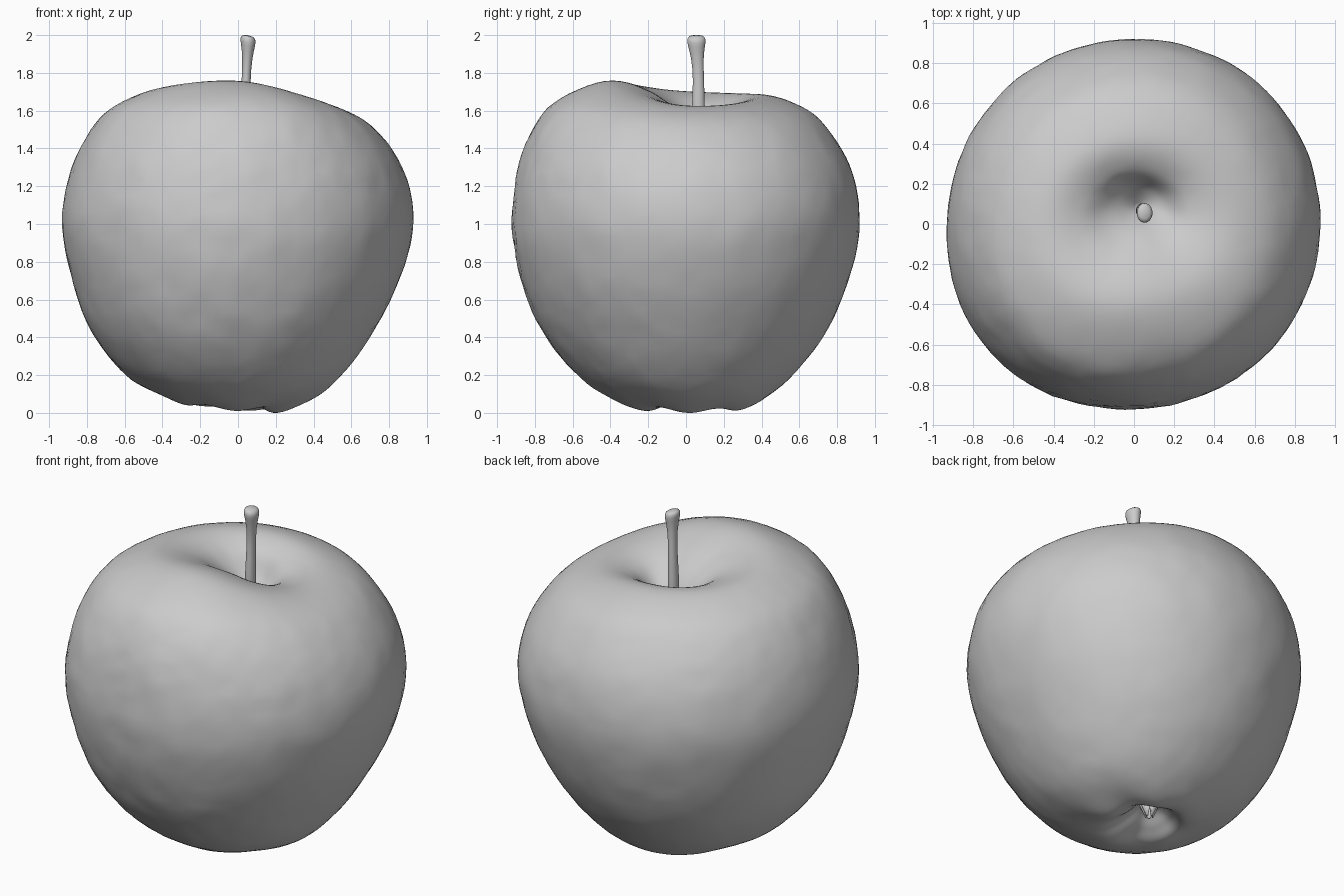
import bpy, bmesh, math
from mathutils import Vector, noise

if "Cube" in bpy.data.objects:
    bpy.data.objects.remove(bpy.data.objects["Cube"])

N_AROUND, STEPS = 128, 6


def spline(p0, p1, p2, p3, t):
    return 0.5 * (2 * p1 + (p2 - p0) * t + (2 * p0 - 5 * p1 + 4 * p2 - p3) * t * t
                  + (3 * p1 - p0 - 3 * p2 + p3) * t ** 3)


def around(values, u):
    """Smooth periodic interpolation, u in 0..1."""
    n = len(values)
    i = int(u * n)
    return spline(*(values[(i + k) % n] for k in (-1, 0, 1, 2)), u * n - i)


def finish(bm, name):
    bmesh.ops.recalc_face_normals(bm, faces=bm.faces)
    me = bpy.data.meshes.new(name)
    bm.to_mesh(me)
    bm.free()
    for p in me.polygons:
        p.use_smooth = True
    ob = bpy.data.objects.new(name, me)
    bpy.context.collection.objects.link(ob)
    return ob


def skin_rings(bm, rings):
    """Join closed rings of points into a tube with capped ends."""
    loops = [[bm.verts.new(p) for p in ring] for ring in rings]
    n = len(rings[0])
    for a, b in zip(loops, loops[1:]):
        for j in range(n):
            k = (j + 1) % n
            bm.faces.new((a[j], a[k], b[k], b[j]))
    bm.faces.new(loops[0])
    bm.faces.new(loops[-1])


# Apple profile, bottom hollow to top hollow: radii and heights right, back, left, front
PROFILE = [
    ((.01,) * 4, (.15,) * 4),
    ((.07,) * 4, (.13,) * 4),
    ((.16, .13, .13, .16), (.055, .07, .09, .065)),
    ((.27, .21, .21, .28), (.012, .025, .052, .025)),
    ((.43, .36, .39, .43), (.08, .06, .10, .08)),
    ((.55, .565, .595, .575), (.2, .2, .2, .2)),
    ((.71, .73, .765, .745), (.42, .41, .41, .41)),
    ((.845, .85, .868, .86), (.68, .67, .67, .67)),
    ((.925, .92, .93, .92), (.98, .97, .97, .97)),
    ((.895, .89, .90, .90), (1.23, 1.24, 1.23, 1.24)),
    ((.79, .79, .815, .83), (1.43, 1.45, 1.44, 1.46)),
    ((.65, .65, .685, .70), (1.56, 1.6, 1.6, 1.64)),
    ((.46, .43, .46, .43), (1.625, 1.68, 1.70, 1.755)),
    ((.26, .23, .27, .25), (1.60, 1.63, 1.66, 1.71)),
    ((.11, .10, .12, .12), (1.5, 1.5, 1.53, 1.59)),
    ((.01,) * 4, (1.42,) * 4),
]
# How far each row follows the bottom and the top hollow
LOW = [1, 1, 1, 1, .5] + [0] * 11
HIGH = [0] * 13 + [.5, 1, 1]
LOBES = [0, .2, .8, 1, .3] + [0] * 11        # five lobes round the bottom rim
LOW_AT, HIGH_AT = Vector((-.06, .06, 0)), Vector((.025, .085, 0))
FACETS = (1, 1.01, 1, 1, 1, 1.035, 1, 1)     # uneven roundness in plan

rings = []
last = len(PROFILE) - 1
for s in range(last * STEPS + 1):
    i = min(s // STEPS, last - 1)
    t = s / STEPS - i
    ids = [min(max(i + k, 0), last) for k in (-1, 0, 1, 2)]
    low, high, lobe = (spline(*(row[k] for k in ids), t) for row in (LOW, HIGH, LOBES))
    ring = []
    for j in range(N_AROUND):
        u = j / N_AROUND
        a = u * math.tau
        r = spline(*(around(PROFILE[k][0], u) for k in ids), t) * around(FACETS, u)
        z = spline(*(around(PROFILE[k][1], u) for k in ids), t)
        front_right = a + math.pi / 4
        z += (.008 + .005 * math.cos(front_right)) * lobe * math.cos(5 * front_right)
        p = Vector((r * math.cos(a), r * math.sin(a), z)) + LOW_AT * low + HIGH_AT * high
        # Faint skin dents, stronger towards the front
        rough = 1 + .8 * max(0, -p.y)
        dent = rough * (.004 * noise.noise(p * 5) + .003 * noise.noise(p * 13))
        p.x += dent * math.cos(a)
        p.y += dent * math.sin(a)
        ring.append(p)
    rings.append(ring)
bm = bmesh.new()
skin_rings(bm, rings)
finish(bm, "apple_body")

# Stem: slightly crooked tube flaring to a slanted, squarish end
STEM = [(.035, .07, 1.38, .036), (.04, .064, 1.62, .034), (.042, .068, 1.76, .027),
        (.05, .06, 1.88, .03), (.053, .055, 1.95, .045), (.053, .055, 1.98, .05),
        (.053, .055, 2.0, .034)]
bm = bmesh.new()
skin_rings(bm, [[Vector((x + r * math.cos(a) * .85, y + r * math.sin(a) * 1.05,
                         z - (.15 * r * math.cos(a) if z > 1.9 else 0)))
                 for a in (k * math.tau / 20 for k in range(20))]
                for x, y, z, r in STEM])
stem = finish(bm, "stem")
sub = stem.modifiers.new("smooth", 'SUBSURF')
sub.levels = sub.render_levels = 1

# Dried blossom remains in the bottom hollow: five small pointed leaves
bm = bmesh.new()
for k in range(5):
    a = k * math.tau / 5 + .3
    m = bmesh.ops.create_cone(bm, cap_ends=True, segments=8, radius1=.035, radius2=.008, depth=.08)
    for v in m["verts"]:
        x, y, z = v.co
        d = .03 - .25 * z
        v.co = Vector((math.cos(a) * (d + x * .5) - math.sin(a) * y,
                       math.sin(a) * (d + x * .5) + math.cos(a) * y, .11 - z)) + LOW_AT
finish(bm, "blossom_end")
